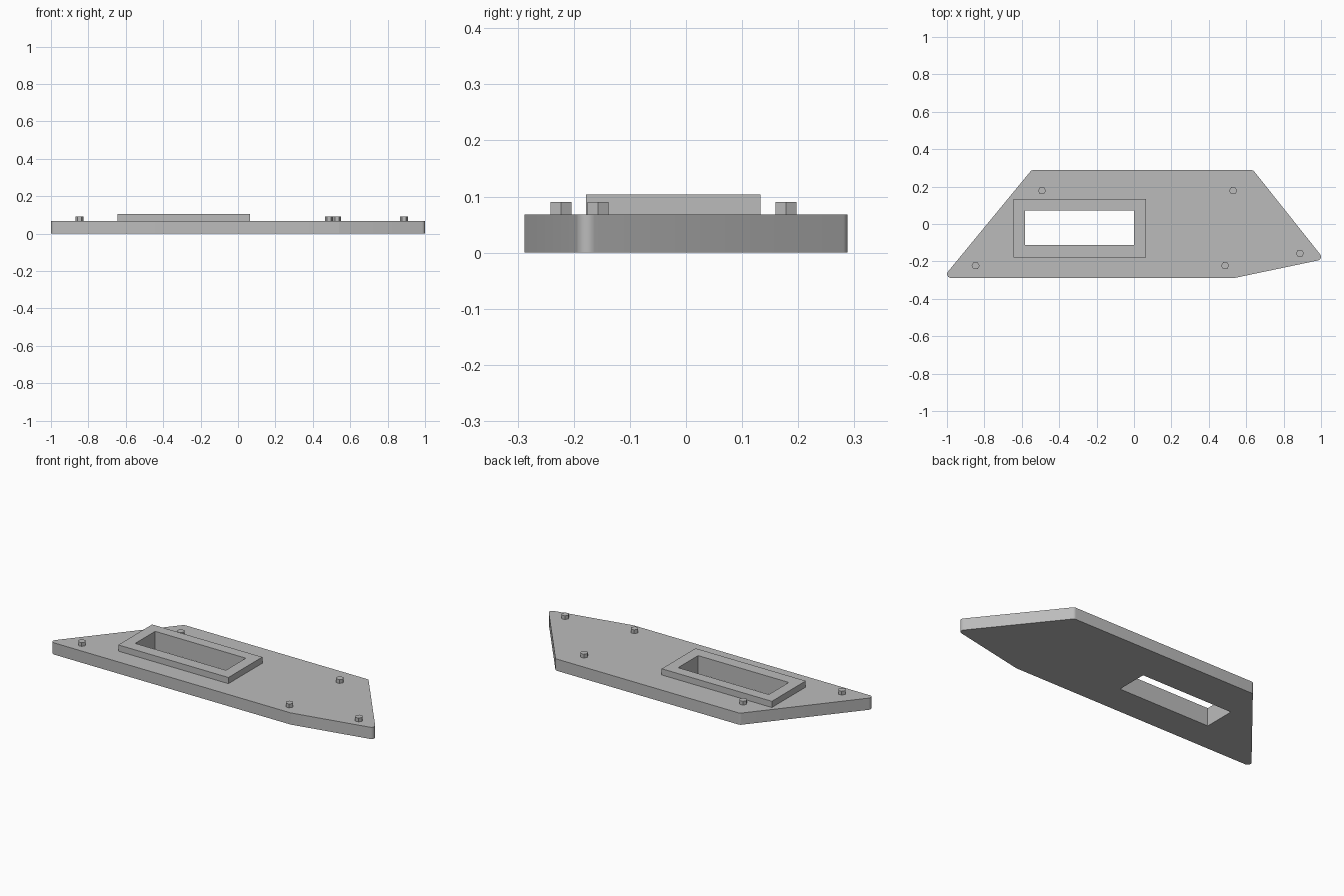
import bpy
import bmesh
import math
from mathutils import Vector

cube = bpy.data.objects.get("Cube")
if cube:
    bpy.data.objects.remove(cube, do_unlink=True)

PLATE_TOP, FRAME_TOP, PEG_TOP = 0.068, 0.104, 0.09

grey = bpy.data.materials.new("plain_grey")
grey.use_nodes = True
colour = (0.5, 0.5, 0.5, 1)
grey.diffuse_color = colour
grey.node_tree.nodes["Principled BSDF"].inputs["Base Color"].default_value = colour


def finish(bm, name):
    """Turn a bmesh into a shaded object."""
    bmesh.ops.recalc_face_normals(bm, faces=bm.faces)
    mesh = bpy.data.meshes.new(name)
    bm.to_mesh(mesh)
    bm.free()
    mesh.materials.append(grey)
    obj = bpy.data.objects.new(name, mesh)
    bpy.context.collection.objects.link(obj)
    bpy.ops.object.select_all(action='DESELECT')
    obj.select_set(True)
    bpy.context.view_layer.objects.active = obj
    bpy.ops.object.shade_smooth_by_angle(angle=math.radians(30))
    return obj


def rectangle(x0, x1, y0, y1):
    return [Vector(p) for p in ((x0, y0), (x1, y0), (x1, y1), (x0, y1))]


def fillet(points, radius, steps=6):
    """Round every corner of a convex outline with true arcs."""
    result = []
    for i, corner in enumerate(points):
        a = (points[i - 1] - corner).normalized()
        b = (points[(i + 1) % len(points)] - corner).normalized()
        half = a.angle(b) / 2
        centre = corner + (a + b).normalized() * radius / math.sin(half)
        start = corner + a * radius / math.tan(half) - centre
        end = corner + b * radius / math.tan(half) - centre
        sweep = start.angle(end)
        for k in range(steps + 1):
            t = k / steps
            arm = start * math.sin((1 - t) * sweep) + end * math.sin(t * sweep)
            result.append(centre + arm / math.sin(sweep))
    return result


def extrude_outline(name, loops, z0, z1):
    """Fill an outline with its hole, then raise it into a solid."""
    bm = bmesh.new()
    for loop in loops:
        verts = [bm.verts.new((p.x, p.y, z0)) for p in loop]
        for i, v in enumerate(verts):
            bm.edges.new((verts[i - 1], v))
    bmesh.ops.triangle_fill(bm, edges=bm.edges[:], use_beauty=True, normal=(0, 0, 1))
    raised = bmesh.ops.extrude_face_region(bm, geom=bm.faces[:], use_keep_orig=True)
    top = [g for g in raised["geom"] if isinstance(g, bmesh.types.BMVert)]
    bmesh.ops.translate(bm, verts=top, vec=(0, 0, z1 - z0))
    return finish(bm, name)


# Base plate with rounded corners and a rectangular slot
corners = [Vector(p) for p in ((-1.022, -0.288), (0.54, -0.288), (1.016, -0.188),
                               (0.637, 0.288), (-0.548, 0.288))]
slot = rectangle(-0.583, 0, -0.111, 0.072)
extrude_outline("base_plate", [fillet(corners, 0.02), slot], 0, PLATE_TOP)

# Raised frame around the slot
rim = rectangle(-0.645, 0.063, -0.178, 0.133)
extrude_outline("slot_frame", [rim, slot], PLATE_TOP, FRAME_TOP)

# Hexagonal pegs
pegs = {
    "back_right_peg": (-0.492, 0.178),
    "back_left_peg": (0.53, 0.178),
    "front_right_peg": (-0.847, -0.223),
    "front_left_peg": (0.487, -0.223),
    "left_tip_peg": (0.887, -0.157),
}
for name, (x, y) in pegs.items():
    bm = bmesh.new()
    bmesh.ops.create_cone(bm, cap_ends=True, segments=6, radius1=0.0215,
                          radius2=0.0215, depth=PEG_TOP - PLATE_TOP)
    # Points of the hexagon lie along x
    rightmost = max(bm.verts, key=lambda v: v.co.x).co
    turn = -math.atan2(rightmost.y, rightmost.x)
    for v in bm.verts:
        cx, sy = math.cos(turn), math.sin(turn)
        v.co.xy = (v.co.x * cx - v.co.y * sy, v.co.x * sy + v.co.y * cx)
    bmesh.ops.translate(bm, verts=bm.verts, vec=(x, y, (PLATE_TOP + PEG_TOP) / 2))
    finish(bm, name)
